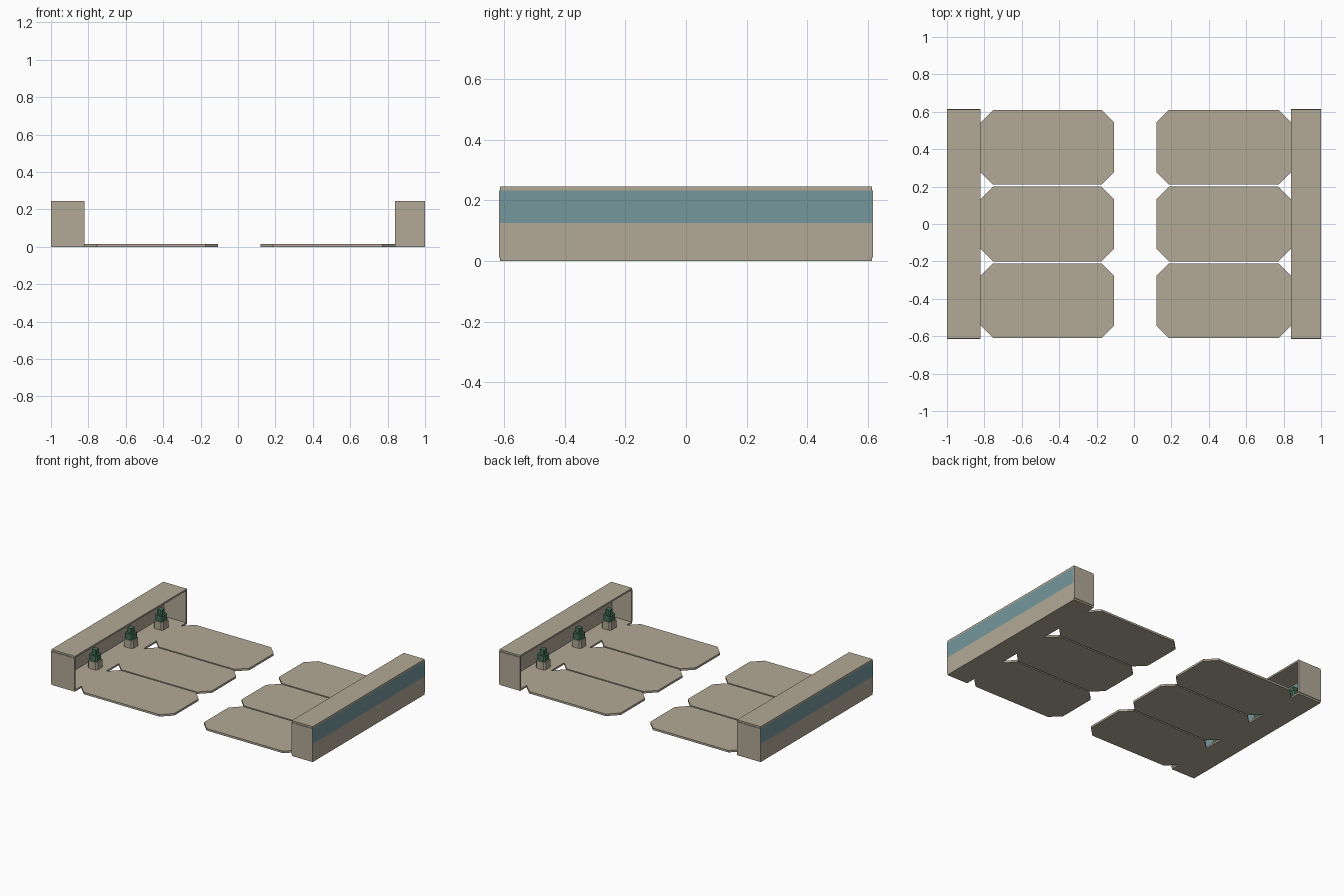
import bpy, bmesh
from math import radians

cube = bpy.data.objects.get("Cube")
if cube:
    bpy.data.objects.remove(cube, do_unlink=True)


def material(name, rgb):
    m = bpy.data.materials.new(name)
    m.use_nodes = True
    m.diffuse_color = (*rgb, 1)
    m.node_tree.nodes["Principled BSDF"].inputs["Base Color"].default_value = (*rgb, 1)
    return m


BEIGE = material("warm beige", (0.45, 0.40, 0.31))
GLASS = material("dusty teal glass", (0.18, 0.31, 0.34))
GREEN = material("dark leaf green", (0.06, 0.16, 0.10))


def prism(name, outline, z0, z1, mat):
    """Extrude a flat outline upwards."""
    bm = bmesh.new()
    face = bm.faces.new([bm.verts.new((x, y, z0)) for x, y in outline])
    up = bmesh.ops.extrude_face_region(bm, geom=[face])["geom"]
    bmesh.ops.translate(bm, vec=(0, 0, z1 - z0),
                        verts=[v for v in up if isinstance(v, bmesh.types.BMVert)])
    bmesh.ops.recalc_face_normals(bm, faces=bm.faces)
    mesh = bpy.data.meshes.new(name)
    bm.to_mesh(mesh)
    bm.free()
    mesh.materials.append(mat)
    ob = bpy.data.objects.new(name, mesh)
    bpy.context.collection.objects.link(ob)
    return ob


def box(name, xs, ys, zs, mat):
    (x0, x1), (y0, y1) = sorted(xs), sorted(ys)
    return prism(name, [(x0, y0), (x1, y0), (x1, y1), (x0, y1)], *zs, mat)


def chamfered(x0, x1, y0, y1, c):
    return [(x0 + c, y0), (x1 - c, y0), (x1, y0 + c), (x1, y1 - c),
            (x1 - c, y1), (x0 + c, y1), (x0, y1 - c), (x0, y0 + c)]


HALF, TOP, T, SILL = 0.612, 0.245, 0.012, 0.125

for side, s, mouth, tip in (("left", 1, 0.84, 0.12), ("right", -1, 0.82, 0.107)):
    # Long shelter open towards the middle
    full = (-HALF, HALF)
    box(f"{side}_floor", (s, s * mouth), full, (0, T), BEIGE)
    box(f"{side}_roof", (s, s * mouth), full, (TOP - T, TOP), BEIGE)
    back = (s, s * (1 - T))
    box(f"{side}_lower_wall", back, full, (T, SILL), BEIGE)
    box(f"{side}_window", back, full, (SILL, TOP - T), GLASS)
    for end, e in (("front", -1), ("back", 1)):
        box(f"{side}_{end}_end", (s, s * mouth), (e * 0.604, e * 0.616), (T, TOP - T), BEIGE)

    # Three floor panels with cut corners
    x0, x1 = sorted((s * mouth, s * tip))
    for i, y in enumerate((-0.41, 0, 0.41)):
        prism(f"{side}_panel_{i + 1}", chamfered(x0, x1, y - 0.2, y + 0.2, 0.067),
              0, 0.014, BEIGE)

    # Planters standing inside
    for i, y in enumerate((-0.26, 0.13, 0.46)):
        x, y = s * 0.91, -s * y
        for part, r, z0, z1, mat in (("pot", 0.037, T, 0.065, BEIGE),
                                     ("leaves", 0.03, 0.065, 0.105, GREEN),
                                     ("crown", 0.018, 0.105, 0.14, GREEN)):
            prism(f"{side}_planter_{i + 1}_{part}",
                  chamfered(x - r, x + r, y - r, y + r, r * 0.3), z0, z1, mat)
